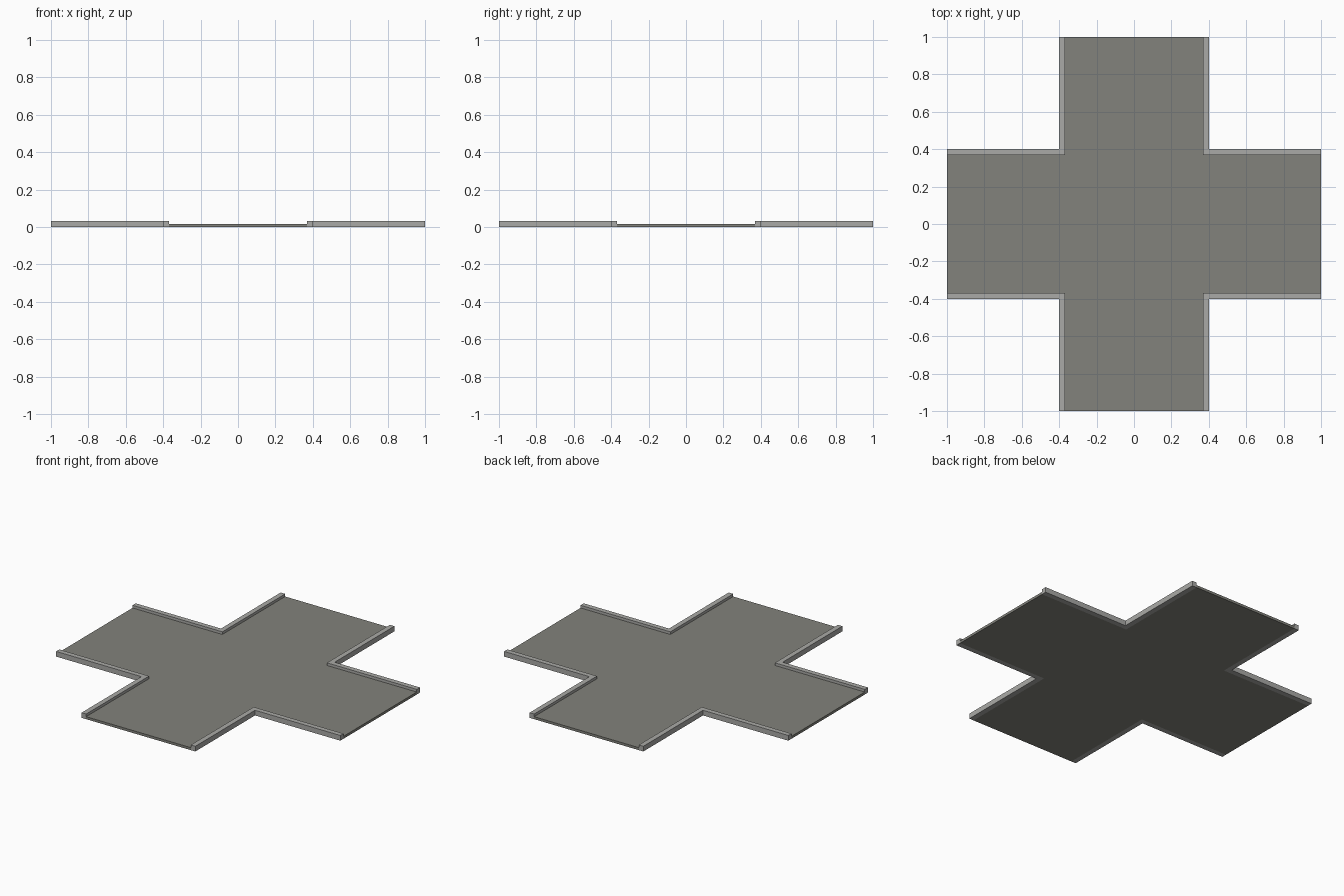
import bpy, bmesh

if "Cube" in bpy.data.objects:
    bpy.data.objects.remove(bpy.data.objects["Cube"])

HALF = 1.0      # half length of each arm
OUT = 0.40      # outer edge of the kerb
INN = 0.368     # inner edge of the kerb
ROAD_Z = 0.016
KERB_Z = 0.033


def material(name, rgb):
    m = bpy.data.materials.new(name)
    m.diffuse_color = (*rgb, 1)
    m.use_nodes = True
    m.node_tree.nodes["Principled BSDF"].inputs["Base Color"].default_value = m.diffuse_color
    return m


asphalt = material("asphalt_grey", (0.225, 0.225, 0.2))
concrete = material("light_concrete", (0.40, 0.40, 0.385))


def slab(name, outline, height, mat):
    """Extrude a flat outline from the ground to the given height."""
    bm = bmesh.new()
    face = bm.faces.new([bm.verts.new((x, y, 0)) for x, y in outline])
    top = bmesh.ops.extrude_face_region(bm, geom=[face])["geom"]
    bmesh.ops.translate(bm, vec=(0, 0, height),
                        verts=[v for v in top if isinstance(v, bmesh.types.BMVert)])
    bmesh.ops.recalc_face_normals(bm, faces=bm.faces)
    mesh = bpy.data.meshes.new(name)
    bm.to_mesh(mesh)
    bm.free()
    mesh.materials.append(mat)
    obj = bpy.data.objects.new(name, mesh)
    bpy.context.collection.objects.link(obj)
    return obj


# Cross-shaped road surface: one quadrant turned four times
outline = []
x, y = 1, 0
for _ in range(4):
    for a, b in ((HALF, -INN), (HALF, INN), (INN, INN)):
        outline.append((a * x - b * y, a * y + b * x))
    x, y = -y, x
slab("road_surface", outline, ROAD_Z, asphalt)

# L-shaped kerb in each of the four corners
for sx, side in ((-1, "left"), (1, "right")):
    for sy, end in ((-1, "front"), (1, "back")):
        pts = [(INN, INN), (HALF, INN), (HALF, OUT), (OUT, OUT), (OUT, HALF), (INN, HALF)]
        slab(f"kerb_{end}_{side}", [(px * sx, py * sy) for px, py in pts], KERB_Z, concrete)
